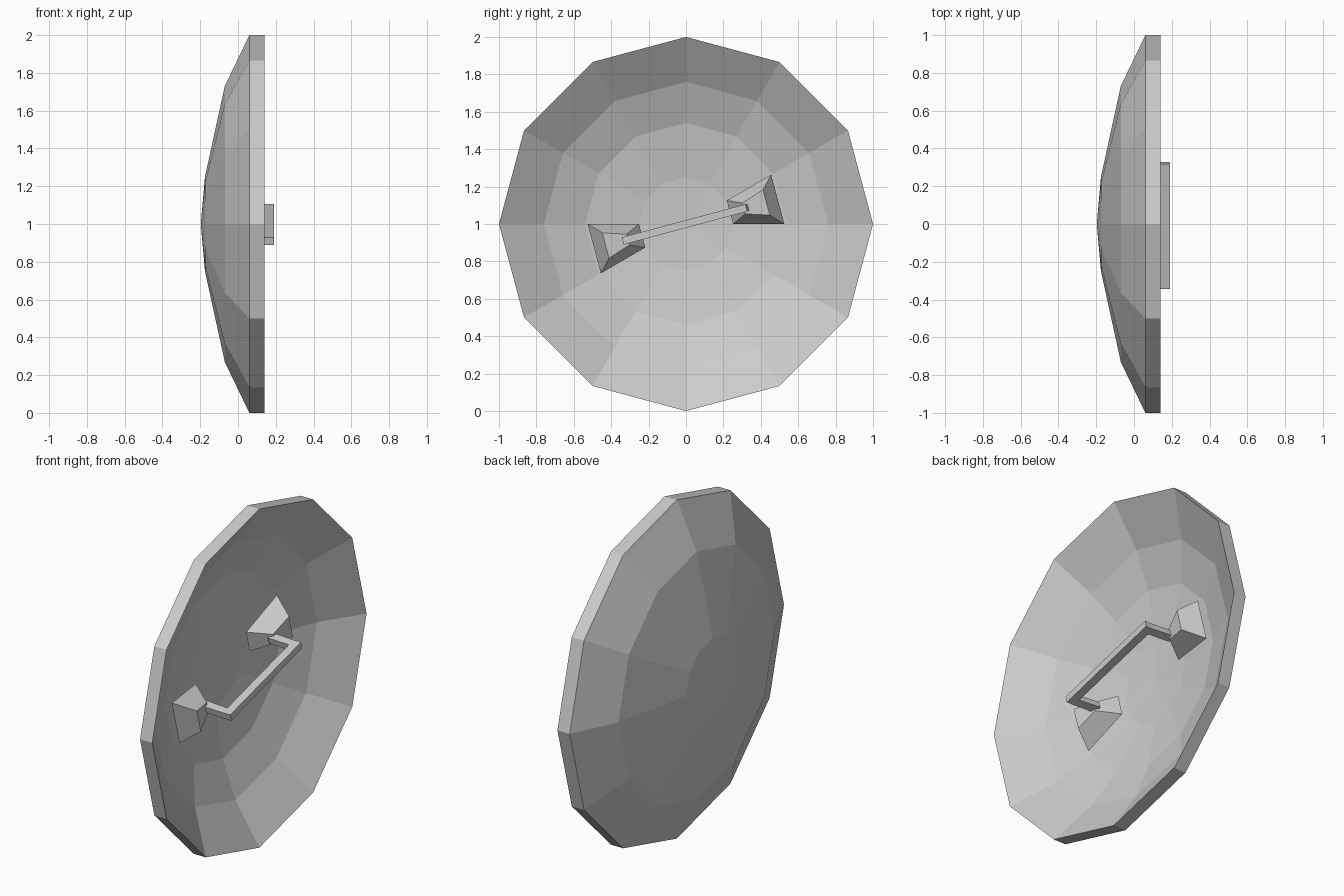
import bpy, bmesh, math

if "Cube" in bpy.data.objects:
    bpy.data.objects.remove(bpy.data.objects["Cube"])

TILT = math.radians(15)
SEGS = 12


def finish(name, bm):
    bmesh.ops.recalc_face_normals(bm, faces=bm.faces)
    me = bpy.data.meshes.new(name)
    bm.to_mesh(me)
    bm.free()
    ob = bpy.data.objects.new(name, me)
    bpy.context.collection.objects.link(ob)
    return ob


def lathe(name, profile):
    """Spin (radius, x) points about the x axis; radius 0 makes a pole."""
    bm = bmesh.new()
    rings = []
    for r, x in profile:
        n = SEGS if r > 0 else 1
        rings.append([bm.verts.new((x, r * math.sin(math.tau * i / SEGS),
                                    1 + r * math.cos(math.tau * i / SEGS)))
                      for i in range(n)])
    for a, b in zip(rings, rings[1:]):
        for i in range(SEGS):
            j = (i + 1) % SEGS
            quad = [a[i % len(a)], a[j % len(a)], b[j % len(b)], b[i % len(b)]]
            bm.faces.new(list(dict.fromkeys(quad)))
    return finish(name, bm)


def loft(name, ends, side=1):
    """Join two trapezoids, each given as ((u, half_width, x), (u, half_width, x)).
    u runs along the tilted grip; side=-1 turns the part half a turn."""
    bm = bmesh.new()
    loops = []
    for (u0, w0, x0), (u1, w1, x1) in ends:
        pts = [(u0, -w0, x0), (u0, w0, x0), (u1, w1, x1), (u1, -w1, x1)]
        loops.append([bm.verts.new((
            x,
            side * (u * math.cos(TILT) - v * math.sin(TILT)),
            1 + side * (u * math.sin(TILT) + v * math.cos(TILT))))
            for u, v, x in pts])
    a, b = loops
    bm.faces.new(a)
    bm.faces.new(b)
    for i in range(4):
        j = (i + 1) % 4
        bm.faces.new((a[i], a[j], b[j], b[i]))
    return finish(name, bm)


# Domed shield: outer dome, rim band, hollow inner dish
lathe("shield_body", [
    (0, -0.197), (0.25, -0.175), (0.73, -0.07), (1, 0.06),
    (1, 0.14), (0.76, -0.016), (0.54, -0.10), (0.25, -0.147), (0, -0.16)])

# Grip bar
loft("grip_bar", [((-0.35, 0.02, 0.14), (0.334, 0.02, 0.14)),
                  ((-0.35, 0.02, 0.19), (0.334, 0.02, 0.19))])

for side, label, end in ((1, "upper", 0.334), (-1, "lower", 0.35)):
    # Tapered mount seated on the dish
    loft(label + "_grip_mount", [
        ((0.508, 0.137, -0.064), (0.243, 0.065, -0.100)),
        ((0.445, 0.070, 0.045), (0.320, 0.030, 0.018))], side)
    # Arm from the mount out to the bar
    loft(label + "_grip_arm", [
        ((0.345, 0.018, 0.0), (0.295, 0.018, 0.0)),
        ((end, 0.02, 0.14), (end - 0.045, 0.02, 0.14))], side)
